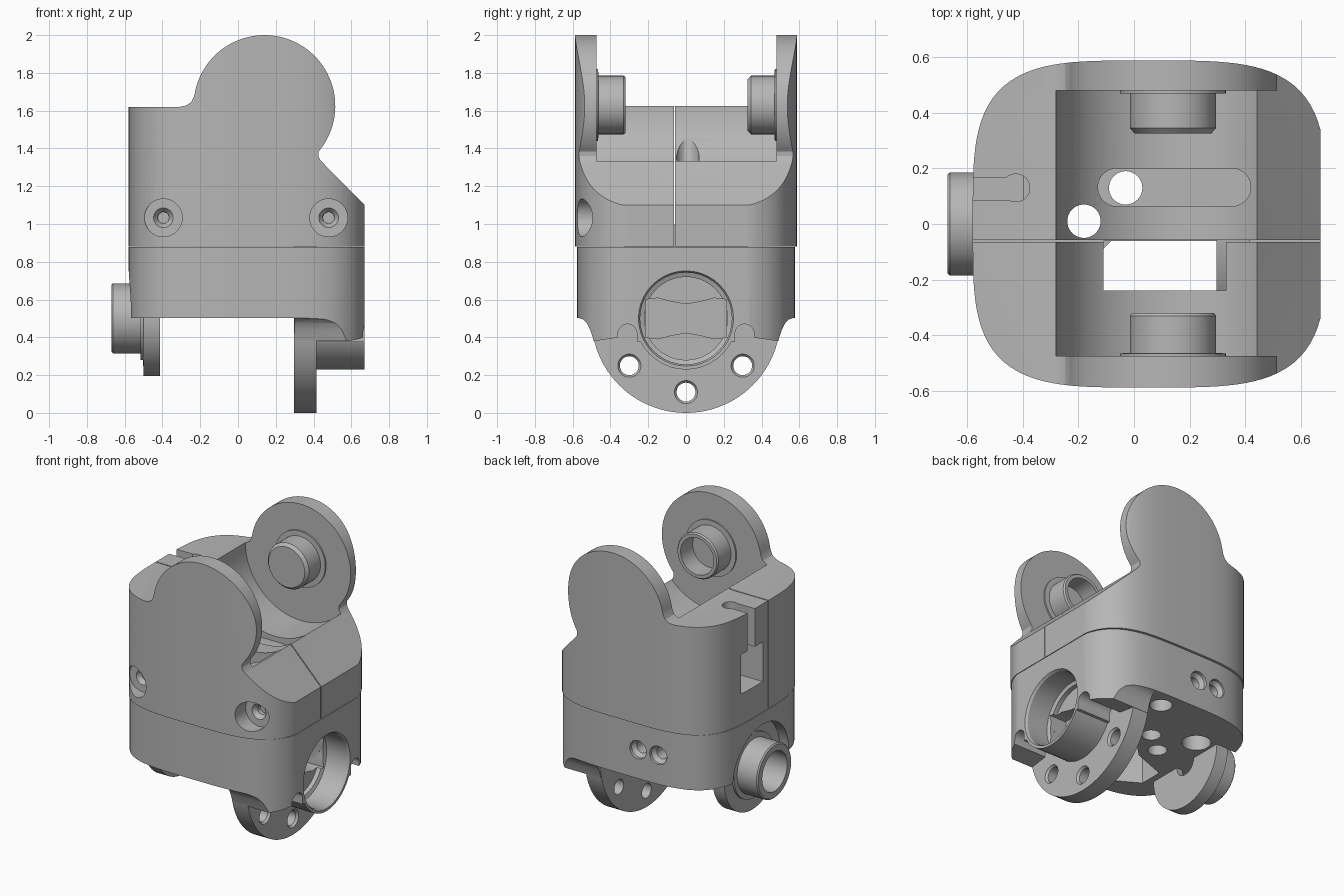
import bpy, bmesh, math
from math import cos, sin, pi

if "Cube" in bpy.data.objects:
    bpy.data.objects.remove(bpy.data.objects["Cube"])

grey = bpy.data.materials.new("machined grey")
grey.use_nodes = True
grey.diffuse_color = (0.47, 0.47, 0.47, 1)
grey.node_tree.nodes["Principled BSDF"].inputs["Base Color"].default_value = (0.47, 0.47, 0.47, 1)

AXES = {"X": lambda a, b, h: (h, a, b),
        "Y": lambda a, b, h: (a, h, b),
        "Z": lambda a, b, h: (a, b, h)}


def loft(name, axis, sections):
    """Solid through (points, height) sections along an axis."""
    bm = bmesh.new()
    rings = [[bm.verts.new(AXES[axis](a, b, h)) for a, b in pts] for pts, h in sections]
    n = len(rings[0])
    for low, high in zip(rings, rings[1:]):
        for i in range(n):
            j = (i + 1) % n
            bm.faces.new((low[i], low[j], high[j], high[i]))
    bm.faces.new(rings[0])
    bm.faces.new(rings[-1])
    bmesh.ops.recalc_face_normals(bm, faces=bm.faces)
    mesh = bpy.data.meshes.new(name)
    bm.to_mesh(mesh)
    bm.free()
    mesh.materials.append(grey)
    obj = bpy.data.objects.new(name, mesh)
    bpy.context.collection.objects.link(obj)
    return obj


def prism(name, axis, pts, lo, hi):
    return loft(name, axis, [(pts, lo), (pts, hi)])


def arc(a, b, r, start=0, end=360, n=64):
    last = n if end - start == 360 else n - 1
    return [(a + r * cos(math.radians(start + (end - start) * i / last)),
             b + r * sin(math.radians(start + (end - start) * i / last))) for i in range(n)]


def turned(name, axis, centre, profile, n=64):
    """Round part from (radius, height) steps."""
    return loft(name, axis, [(arc(*centre, r, n=n), h) for r, h in profile])


def box(name, x, y, z):
    return prism(name, "Z", [(x[0], y[0]), (x[1], y[0]), (x[1], y[1]), (x[0], y[1])], *z)


def combine(obj, tool, op="DIFFERENCE"):
    mod = obj.modifiers.new(op, "BOOLEAN")
    mod.operation, mod.object, mod.solver = op, tool, "EXACT"
    bpy.context.view_layer.objects.active = obj
    bpy.ops.object.modifier_apply(modifier=mod.name)
    bpy.data.objects.remove(tool)


def drill(obj, axis, centre, profile):
    combine(obj, turned("cutter", axis, centre, profile, 40))


def outline(depth):
    """Rounded square plan, flat on the socket side."""
    pts = []
    for i in range(144):
        t = 2 * pi * (i + 0.5) / 144
        a = 0.642 if cos(t) > 0 else 0.63
        r = (abs(cos(t) / a) ** 3.8 + abs(sin(t) / depth) ** 3.8) ** (-1 / 3.8)
        pts.append((min(0.05 + r * cos(t), 0.67), r * sin(t)))
    return pts


def capsule(a0, a1, b, r):
    return arc(a1, b, r, -90, 90, 16) + arc(a0, b, r, 90, 270, 16)


# Upper housing with two round ears
AX, AZ = 0.14, 1.625
upper = prism("upper_housing", "Z", outline(0.588), 0.882, 2.1)
profile = [(-0.8, 0.8), (-0.8, 1.62), (-0.31, 1.62), (-0.275, 1.627), (-0.248, 1.645), (-0.235, 1.67)]
profile += arc(AX, AZ, 0.375, 170, -40, 60)
profile += [(0.425, 1.36), (0.435, 1.34), (0.45, 1.323), (0.8, 0.97), (0.8, 0.8)]
combine(upper, prism("ear_profile", "Y", profile, -0.8, 0.8), "INTERSECT")
combine(upper, turned("saddle", "Y", (AX, AZ), [(0.42, -0.475), (0.42, 0.48)], 96))

# Cable window, oval recess and wire holes
WINDOW = ((-0.11, 0.33), (-0.24, -0.062))
combine(upper, box("window", *WINDOW, (0.7, 1.5)))
combine(upper, prism("oval", "Z", capsule(-0.062, 0.352, 0.132, 0.068), 1.17, 1.6))
WIRES = [(-0.03, 0.13), (-0.18, 0.01)]
for c in WIRES:
    drill(upper, "Z", c, [(0.06, 0.7), (0.06, 1.9)])

# Keyhole slot and latch opening on the side wall
combine(upper, box("latch", (-0.8, -0.4), (0.0, 0.23), (1.09, 1.36)))
combine(upper, box("slot", (-0.8, -0.43), (0.085, 0.165), (1.3, 1.8)))
drill(upper, "Z", (-0.425, 0.13), [(0.05, 1.3), (0.05, 1.8)])

# Counterbored screws on the front
for x in (-0.395, 0.48):
    drill(upper, "Y", (x, 1.033), [(0.1, -0.8), (0.1, -0.46), (0.052, -0.459),
                                   (0.03, -0.43), (0.03, -0.4)])

# Split the upper housing into two shells
back = upper.copy()
back.data = upper.data.copy()
bpy.context.collection.objects.link(back)
back.name = "back_shell"
upper.name = "front_shell"
combine(upper, box("half", (-1, 1), (-0.064, 1), (0.5, 2.5)))
combine(back, box("half", (-1, 1), (-1, -0.057), (0.5, 2.5)))

# Hinge pins: hollow on the front ear, solid and chamfered on the back ear
PIN = (0.14, 1.63)
front_pin = turned("front_hinge_pin", "Y", PIN, [(0.19, -0.49), (0.19, -0.465), (0.155, -0.464),
                                                 (0.155, -0.33), (0.147, -0.32)])
drill(front_pin, "Y", PIN, [(0.125, -0.45), (0.125, -0.2)])
back_pin = turned("back_hinge_pin", "Y", PIN, [(0.19, 0.49), (0.19, 0.47), (0.155, 0.469),
                                               (0.155, 0.345), (0.137, 0.325)])

# Lower housing with the coved lip on one side
MID = (0, 0.5)
lower = prism("lower_housing", "Z", outline(0.576), 0.375, 0.878)
combine(lower, box("underside", (-1, 0.3), (-1, 1), (0.2, 0.503)))
for s in (1, -1):
    cove = [(0.8, 0.503), (0.57, 0.503), (0.545, 0.495), (0.525, 0.475), (0.507, 0.44),
            (0.488, 0.38), (0.35, 0.4), (0.35, 0.2), (0.8, 0.2)]
    combine(lower, prism("cove", "X", [(s * a, b) for a, b in cove], 0.2, 0.9))
    combine(lower, box("screw_access", (0.415, 0.8), sorted((s * 0.26, s * 0.36)), (0.2, 0.42)))
    drill(lower, "X", (s * 0.31, 0.42), [(0.05, 0.415), (0.05, 0.8)])
drill(lower, "X", MID, [(0.3, -0.8), (0.3, -0.5)])

# Cable pocket, wire holes and screw holes in the underside
pocket = [(0.296, 0.1), (0.07, 0.1), (-0.08, -0.06), (-0.13, -0.11), (-0.37, -0.2),
          (-0.37, -0.36), (-0.2, -0.46), (0.296, -0.46)]
combine(lower, prism("pocket", "Z", pocket, 0.4, 0.79))
combine(lower, box("window", *WINDOW, (0.505, 1)))
for c in WIRES:
    drill(lower, "Z", c, [(0.06, 0.4), (0.06, 1)])
for c, r in (((-0.306, 0.235), 0.09), ((0.16, 0.45), 0.07)):
    drill(lower, "Z", c, [(r, 0.4), (r, 0.62)])
for x in (-0.04, -0.19):
    drill(lower, "Y", (x, 0.7), [(0.062, 0.8), (0.062, 0.555), (0.04, 0.53), (0.04, 0.4)])

# Large flange and socket
combine(lower, turned("socket_flange", "X", MID, [(0.5, 0.297), (0.5, 0.415)], 96), "UNION")
combine(lower, turned("socket_ring", "X", MID, [(0.27, 0.35), (0.27, 0.67)]), "UNION")
drill(lower, "X", MID, [(0.22, 0.46), (0.22, 0.49), (0.243, 0.5), (0.243, 0.655), (0.258, 0.68)])
half = [(-0.215, 0.1), (-0.15, 0.108), (-0.08, 0.09), (0, 0.075), (0.08, 0.09), (0.15, 0.108), (0.215, 0.1)]
bow = [(a, 0.5 + b) for a, b in half] + [(-a, 0.5 - b) for a, b in half]
combine(lower, prism("bow_pocket", "X", bow, 0.37, 0.5))
for c in [(-0.3, 0.25), (0.3, 0.25), (0, 0.11)]:
    drill(lower, "X", c, [(0.05, 0.2), (0.05, 0.4), (0.065, 0.42)])

# Small flange with its hollow pivot boss
boss = turned("pivot_boss", "X", MID, [(0.305, -0.413), (0.305, -0.501), (0.22, -0.502), (0.22, -0.515),
                                       (0.185, -0.516), (0.185, -0.662), (0.177, -0.67)])
drill(boss, "X", MID, [(0.135, -0.8), (0.135, -0.46), (0.08, -0.459), (0.08, -0.3)])

# Smooth round walls, crisp edges
for obj in (upper, back, front_pin, back_pin, lower, boss):
    bpy.ops.object.select_all(action="DESELECT")
    obj.select_set(True)
    bpy.context.view_layer.objects.active = obj
    bpy.ops.object.shade_smooth_by_angle(angle=math.radians(28))
